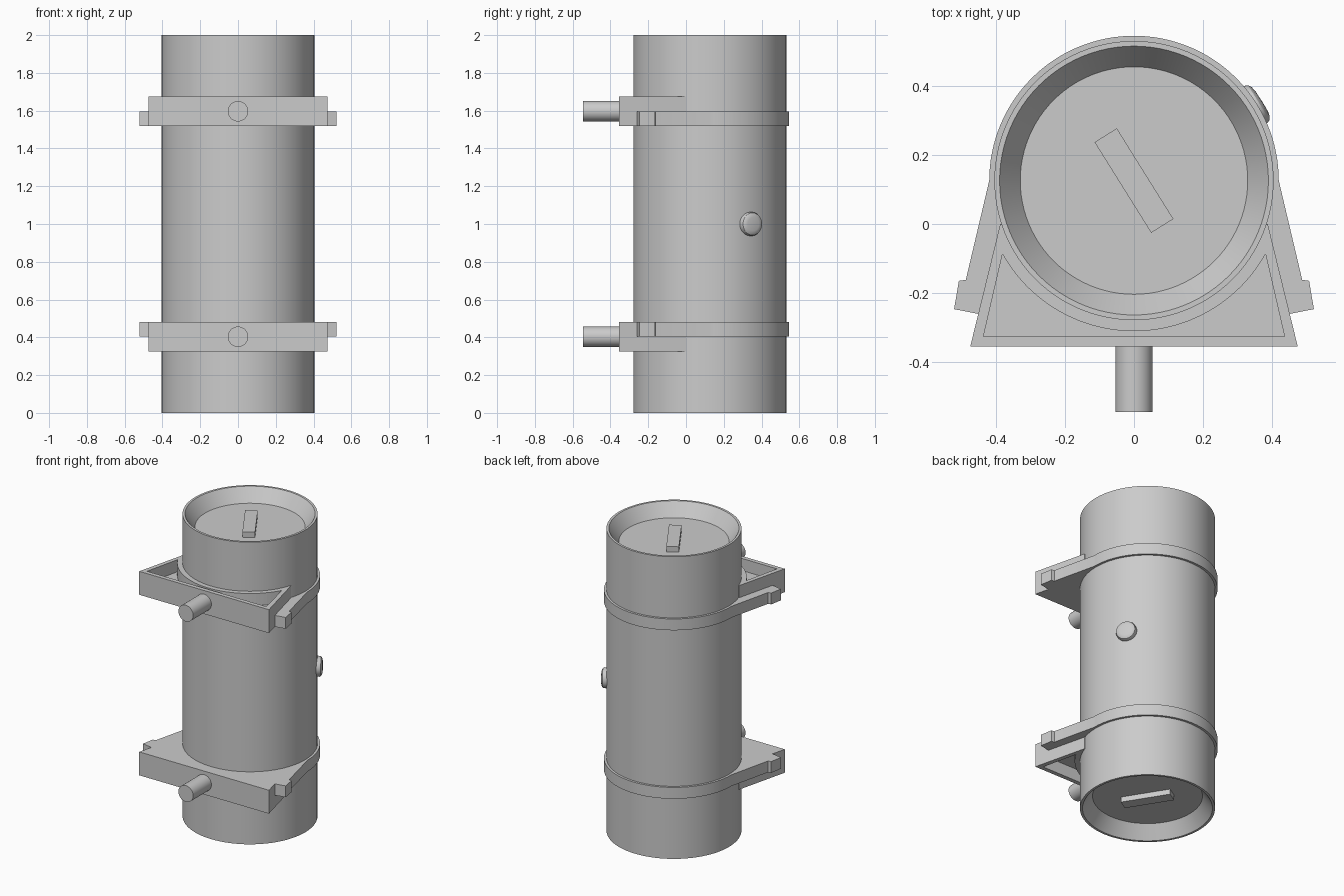
import bpy, bmesh
from math import sin, cos, pi, radians
from mathutils import Matrix, Vector

cube = bpy.data.objects.get("Cube")
if cube:
    bpy.data.objects.remove(cube)

grey = bpy.data.materials.new("plain grey")
grey.use_nodes = True
COLOR = (0.6, 0.6, 0.6, 1)
grey.diffuse_color = COLOR
grey.node_tree.nodes["Principled BSDF"].inputs["Base Color"].default_value = COLOR

AXIS = Vector((0, 0.126, 0))   # centre line of the canister
TURN = radians(32)             # direction of the button and the end grips


def finish(name, bm, smooth=False):
    bmesh.ops.recalc_face_normals(bm, faces=bm.faces[:])
    mesh = bpy.data.meshes.new(name)
    bm.to_mesh(mesh)
    bm.free()
    mesh.materials.append(grey)
    obj = bpy.data.objects.new(name, mesh)
    bpy.context.collection.objects.link(obj)
    if smooth:
        bpy.ops.object.select_all(action='DESELECT')
        obj.select_set(True)
        bpy.context.view_layer.objects.active = obj
        bpy.ops.object.shade_smooth_by_angle(angle=radians(30))
    return obj


def prism(name, outline, z0, z1, smooth=False):
    """Extrude a flat outline between two heights."""
    bm = bmesh.new()
    face = bm.faces.new([bm.verts.new((x, y, z0)) for x, y in outline])
    new = bmesh.ops.extrude_face_region(bm, geom=[face])["geom"]
    bmesh.ops.translate(bm, vec=(0, 0, z1 - z0),
                        verts=[v for v in new if isinstance(v, bmesh.types.BMVert)])
    return finish(name, bm, smooth)


def lathe(name, profile, matrix, steps=96):
    """Spin a radius/height profile; zero radius closes the ends."""
    bm = bmesh.new()
    verts = [bm.verts.new((r, 0, z)) for r, z in profile]
    edges = [bm.edges.new(pair) for pair in zip(verts, verts[1:])]
    bmesh.ops.spin(bm, geom=verts + edges, cent=(0, 0, 0), axis=(0, 0, 1),
                   angle=2 * pi, steps=steps, use_merge=True)
    bmesh.ops.remove_doubles(bm, verts=bm.verts[:], dist=1e-5)
    bm.transform(matrix)
    return finish(name, bm, True)


def arc(radius, start, end, steps):
    angles = [radians(start + (end - start) * i / steps) for i in range(steps + 1)]
    return [(radius * cos(a), AXIS.y + radius * sin(a)) for a in angles]


def mirrored(points):
    return [(-x, y) for x, y in reversed(points)]


# Canister with a sloped recess in each end
end = [(0, 0.085), (0.33, 0.085), (0.39, 0), (0.405, 0)]
lathe("canister", end + [(r, 2 - z) for r, z in reversed(end)],
      Matrix.Translation(AXIS))

# Round button on the side
out = Vector((cos(TURN), sin(TURN), 0))
lathe("side_button",
      [(0, -0.04), (0.063, -0.04), (0.063, 0.018), (0.059, 0.027),
       (0.05, 0.033), (0.035, 0.036), (0, 0.037)],
      Matrix.Translation(AXIS + out * 0.4 + Vector((0, 0, 1)))
      @ out.to_track_quat('Z', 'Y').to_matrix().to_4x4(), 48)

# Outlines shared by both clamps
tray_side = [(0.475, -0.355), (0.388, 0)]
tray = tray_side + mirrored(tray_side)
pocket = [(-0.437, -0.327), (0.437, -0.327)] + arc(0.437, -29.2, -150.8, 40)
leg_out = [(0.522, -0.247), (0.508, -0.165), (0.488, -0.162)]
leg_in = [(0.38, 0.02), (0.445, -0.262)]
strap = (leg_out + arc(0.42, 0, 180, 64) + mirrored(leg_out)
         + mirrored(leg_in) + arc(0.39, 180, 0, 64) + leg_in)

for label, s in (("upper", 1), ("lower", -1)):
    def level(h):
        return 1 + s * h

    # Hollow tray, open towards the nearest end of the canister
    body = prism(label + "_tray", tray, level(0.52), level(0.675))
    cutter = prism(label + "_pocket_cutter", pocket, level(0.595), level(0.75))
    cutter.hide_render = True
    cutter.hide_viewport = True
    cut = body.modifiers.new("pocket", 'BOOLEAN')
    cut.operation = 'DIFFERENCE'
    cut.solver = 'EXACT'
    cut.object = cutter

    # Strap around the back with a tab at each side
    prism(label + "_strap", strap, level(0.52), level(0.595), True)

    # Peg on the front
    lathe(label + "_peg", [(0, 0), (0.054, 0), (0.054, 0.2), (0, 0.2)],
          Matrix.Translation((0, -0.346, level(0.597)))
          @ Matrix.Rotation(pi / 2, 4, 'X'), 48)

    # Grip bar in the end recess
    bm = bmesh.new()
    bmesh.ops.create_cube(bm, size=1, matrix=Matrix.Translation(
        AXIS + Vector((0, 0, level(0.925)))) @ Matrix.Rotation(TURN, 4, 'Z')
        @ Matrix.Diagonal((0.076, 0.31, 0.05, 1)))
    finish(label + "_grip", bm)
